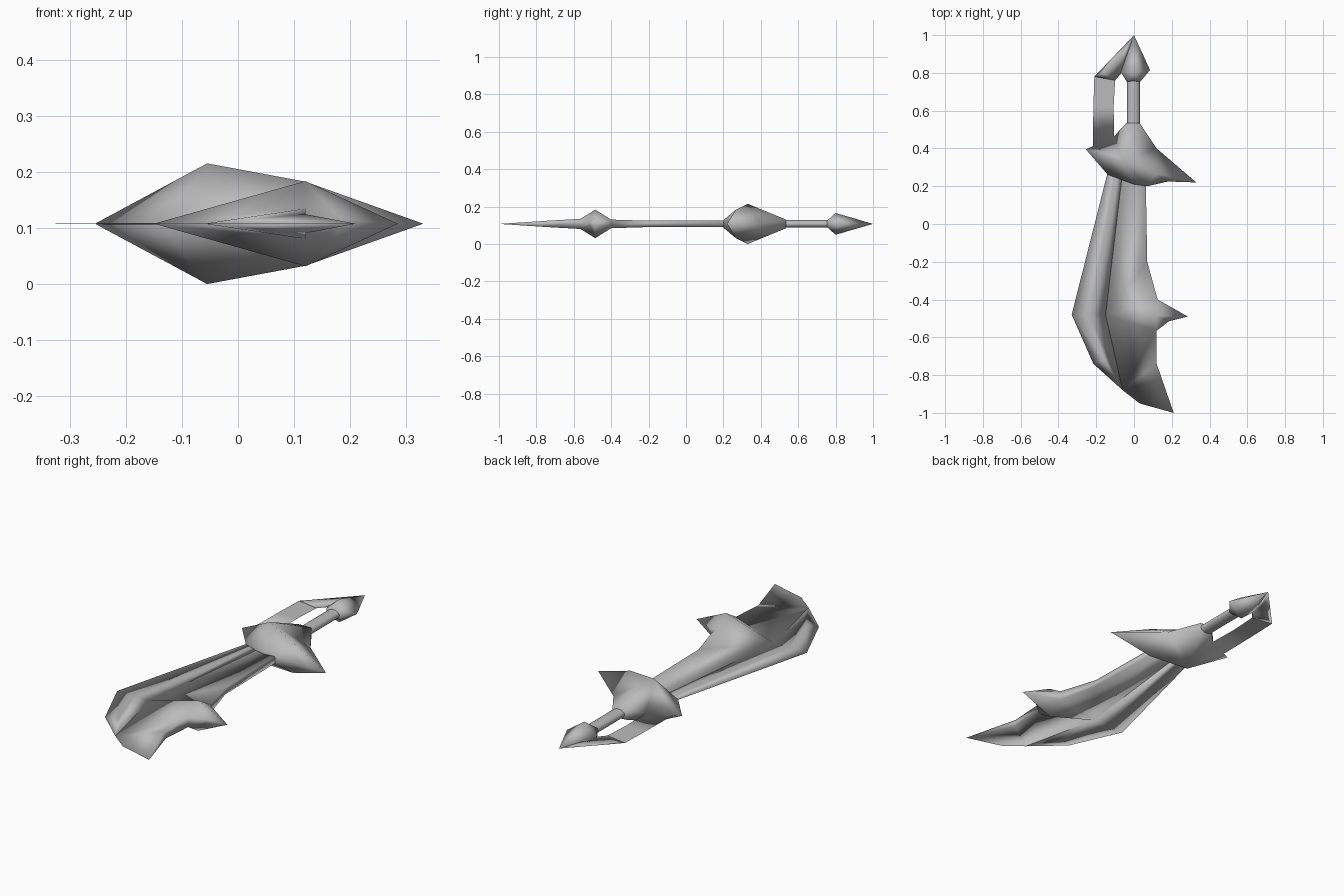
import bpy, math

old = bpy.data.objects.get("Cube")
if old:
    bpy.data.objects.remove(old, do_unlink=True)

MID = 0.1075   # height of the symmetry plane
THIN = 0.001   # half thickness of the flat sheet parts

steel = bpy.data.materials.new("grey_steel")
steel.use_nodes = True
GREY = (0.5, 0.5, 0.5, 1.0)
steel.diffuse_color = GREY
steel.node_tree.nodes["Principled BSDF"].inputs["Base Color"].default_value = GREY


def add_object(name, verts, faces):
    mesh = bpy.data.meshes.new(name)
    mesh.from_pydata(verts, [], faces)
    mesh.materials.append(steel)
    for p in mesh.polygons:
        p.use_smooth = True
    mesh.update()
    obj = bpy.data.objects.new(name, mesh)
    bpy.context.collection.objects.link(obj)
    return obj


def build(name, points, top, rim, sheets=()):
    """Mirror the top faces about the mid plane, close the rim, add thin sheets.
    points: key -> (x, y, half thickness); all loops anticlockwise from above."""
    verts, up, down = [], {}, {}
    for key, (x, y, h) in points.items():
        up[key] = down[key] = len(verts)
        verts.append((x, y, MID + h))
        if h > 0:
            down[key] = len(verts)
            verts.append((x, y, MID - h))
    faces = []
    for loop in top:
        loop = loop.split()
        faces.append([up[k] for k in loop])
        faces.append([down[k] for k in reversed(loop)])
    rim = rim.split()
    for a, b in zip(rim, rim[1:] + rim[:1]):
        side = list(dict.fromkeys([down[a], down[b], up[b], up[a]]))
        if len(side) > 2:
            faces.append(side)
    for loop in sheets:
        faces.append([up[k] for k in reversed(loop.split())])
    return add_object(name, verts, faces)


# Blade body: wedge with a side spike
build("blade", {
    "L0": (-0.06, 0.28, 0), "L2": (-0.15, -0.48, 0), "L3": (-0.06, -0.88, 0),
    "E": (0.03, -0.95, 0), "T": (0.21, -1.0, 0),
    "R5": (0.12, -0.74, 0.017), "R4": (0.12, -0.565, 0.027),
    "K": (0.185, -0.515, 0.008), "S": (0.285, -0.49, 0),
    "A": (0.12, -0.485, 0.076),
    "R3": (0.125, -0.40, 0.023), "R2": (0.07, -0.20, 0.017),
    "R1": (0.062, 0.25, 0.017),
}, top=[
    "L0 L2 R2 R1", "L2 R3 R2", "L2 A R3", "L2 R4 A", "L2 L3 R4",
    "L3 R5 R4", "L3 E R5", "E T R5", "A S R3", "A K S", "A R4 K",
], rim="L0 L2 L3 E T R5 R4 K S R3 R2 R1")

# Cutting edge: very thin sheet along the left of the blade
build("cutting_edge", {
    "L0": (-0.06, 0.28, 0), "L2": (-0.15, -0.48, 0), "L3": (-0.06, -0.88, 0),
    "O0": (-0.138, 0.28, 0), "O1": (-0.33, -0.48, 0), "O2": (-0.215, -0.74, 0),
    "N0": (-0.10, 0.27, THIN), "N1": (-0.235, -0.48, THIN),
    "N2": (-0.155, -0.72, THIN),
}, top=[
    "O0 O1 N1 N0", "O1 O2 N2 N1", "O2 L3 N2", "L3 L2 N1 N2",
    "L2 L0 N0 N1", "L0 O0 N0",
], rim="O0 O1 O2 L3 L2 L0")

# Crossguard with the lower part of the hand guard
build("crossguard", {
    "G0": (-0.255, 0.395, 0), "G1": (-0.14, 0.262, 0),
    "G2": (0.0, 0.21, 0.02), "G3": (0.07, 0.20, 0.02),
    "G4": (0.18, 0.225, 0), "G5": (0.33, 0.22, 0), "G6": (0.12, 0.40, 0),
    "G7": (0.03, 0.535, 0.023), "G8": (-0.04, 0.535, 0.023),
    "G9": (-0.105, 0.465, 0), "H0": (-0.218, 0.412, 0),
    "P": (-0.055, 0.33, 0.1075), "Q": (0.12, 0.265, 0.075),
    "M0": (-0.215, 0.62, 0), "M1": (-0.108, 0.62, 0),
    "H2": (-0.21, 0.78, 0), "H3": (-0.10, 0.76, 0),
}, top=[
    "P G0 G1", "P G1 G2", "P G2 G3", "P G3 Q", "P Q G6", "P G6 G7",
    "P G7 G8", "P G8 G9", "P G9 H0", "P H0 G0",
    "Q G3 G4", "Q G4 G5", "Q G5 G6",
], rim="G0 G1 G2 G3 G4 G5 G6 G7 G8 G9 H0",
    sheets=["H0 G9 M1 M0", "M0 M1 H3 H2"])

# Upper arm of the hand guard, running to the pommel tip
build("hand_guard_arm", {
    "H2": (-0.21, 0.78, 0), "H3": (-0.10, 0.76, 0),
    "W": (-0.07, 0.795, 0), "Z": (0.0, 1.0, 0),
    "C0": (-0.165, 0.80, THIN), "C1": (-0.06, 0.90, THIN),
}, top=["H2 H3 C0", "H3 W C1 C0", "W Z C1", "Z H2 C0 C1"],
    rim="H2 H3 W Z")

# Pommel
build("pommel", {
    "W": (-0.07, 0.805, 0), "B0": (-0.04, 0.755, 0.018),
    "B1": (0.035, 0.755, 0.018), "X": (0.085, 0.815, 0), "Z": (0.0, 1.0, 0),
    "P": (0.0, 0.80, 0.058),
}, top=["P W B0", "P B0 B1", "P B1 X", "P X Z", "P Z W"],
    rim="W B0 B1 X Z")

# Grip: oval rod between crossguard and pommel
N = 10
verts, faces = [], []
for i in range(N):
    a = 2 * math.pi * i / N
    for y in (0.50, 0.78):
        verts.append((-0.003 + 0.034 * math.cos(a), y, MID + 0.021 * math.sin(a)))
    j = (i + 1) % N
    faces.append([2 * i, 2 * i + 1, 2 * j + 1, 2 * j])
add_object("grip", verts, faces)
